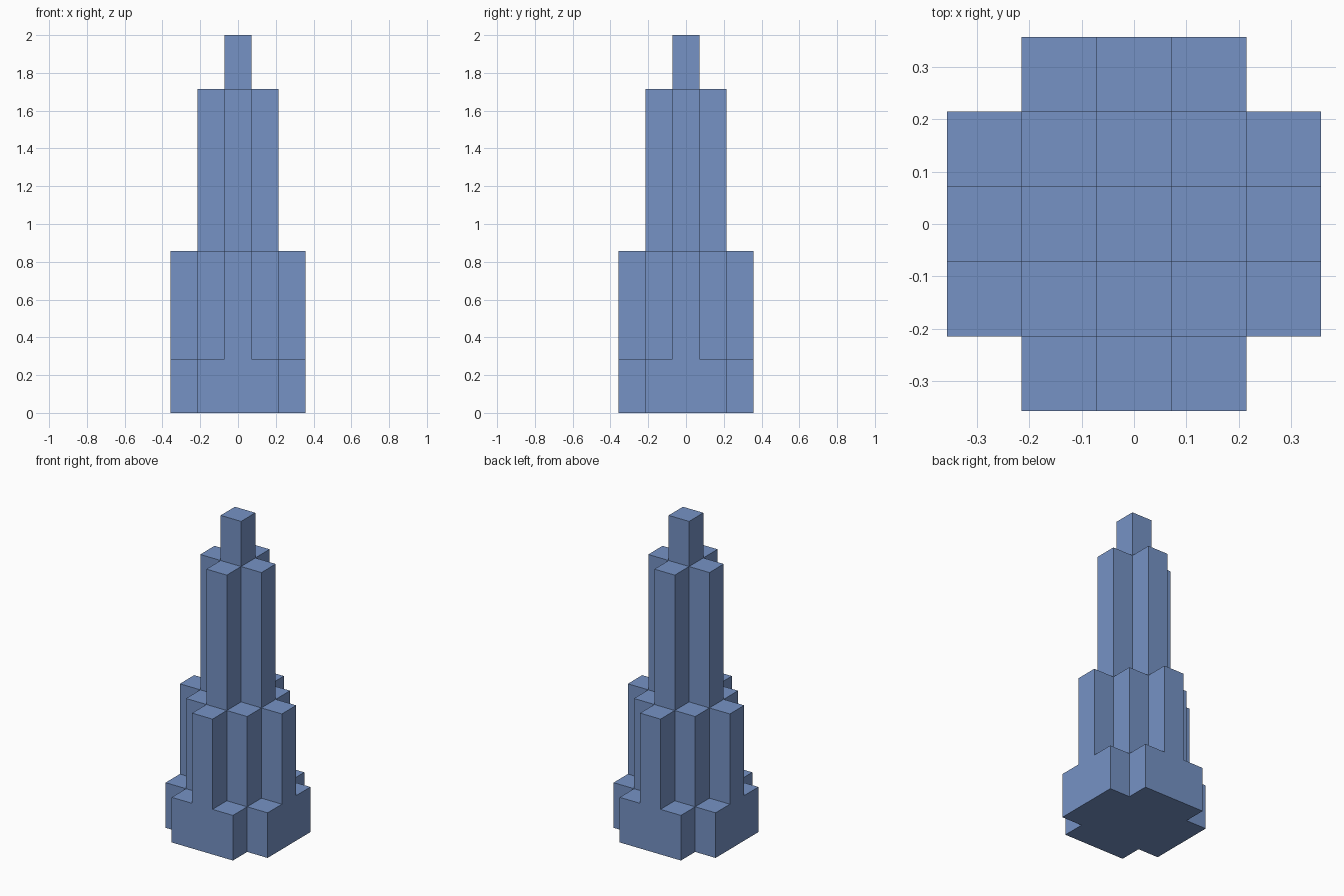
import bpy
import bmesh
import math
from mathutils import Vector

cube = bpy.data.objects.get("Cube")
if cube:
    bpy.data.objects.remove(cube, do_unlink=True)

UNIT = 2 / 14                       # half the spire's storey height
WIDTH = UNIT                        # width of one square column
HEIGHTS = [14, 12, 6, 2]            # column heights by steps from the centre
LEVELS = sorted([0] + HEIGHTS)


def column_height(i, j):
    """Height of the column at a grid cell; zero outside the footprint."""
    steps = abs(i) + abs(j)
    inside = max(abs(i), abs(j)) <= 2 and steps < len(HEIGHTS)
    return HEIGHTS[steps] if inside else 0


def add_quad(bm, centre, side_a, side_b):
    """Rectangle facing along side_a x side_b, given its half sides."""
    corners = [centre - side_a - side_b, centre + side_a - side_b,
               centre + side_a + side_b, centre - side_a + side_b]
    bm.faces.new([bm.verts.new(c) for c in corners])


def build_tower():
    bm = bmesh.new()
    half = WIDTH / 2
    across, along = Vector((half, 0, 0)), Vector((0, half, 0))
    for i in range(-2, 3):
        for j in range(-2, 3):
            height = column_height(i, j)
            if not height:
                continue
            foot = Vector((i * WIDTH, j * WIDTH, 0))
            # Roof and underside
            add_quad(bm, foot + Vector((0, 0, height * UNIT)), across, along)
            add_quad(bm, foot, along, across)
            # Walls above each lower neighbour
            for dx, dy in ((1, 0), (0, 1), (-1, 0), (0, -1)):
                neighbour = column_height(i + dx, j + dy)
                for low, high in zip(LEVELS, LEVELS[1:]):
                    if neighbour <= low and high <= height:
                        middle = Vector((dx * half, dy * half, (low + high) / 2 * UNIT))
                        rise = Vector((0, 0, (high - low) / 2 * UNIT))
                        add_quad(bm, foot + middle, Vector((-dy, dx, 0)) * half, rise)
    # Join into one clean shell with whole flat faces
    bmesh.ops.remove_doubles(bm, verts=bm.verts, dist=0.001)
    bmesh.ops.dissolve_limit(bm, angle_limit=math.radians(1),
                             verts=bm.verts, edges=bm.edges)
    mesh = bpy.data.meshes.new("stepped_tower")
    bm.to_mesh(mesh)
    bm.free()
    tower = bpy.data.objects.new("stepped_tower", mesh)
    bpy.context.collection.objects.link(tower)
    return tower


# Single slate blue finish
blue = bpy.data.materials.new("slate_blue")
blue.use_nodes = True
colour = (0.18, 0.29, 0.56, 1)
blue.diffuse_color = colour
blue.node_tree.nodes["Principled BSDF"].inputs["Base Color"].default_value = colour

build_tower().data.materials.append(blue)
